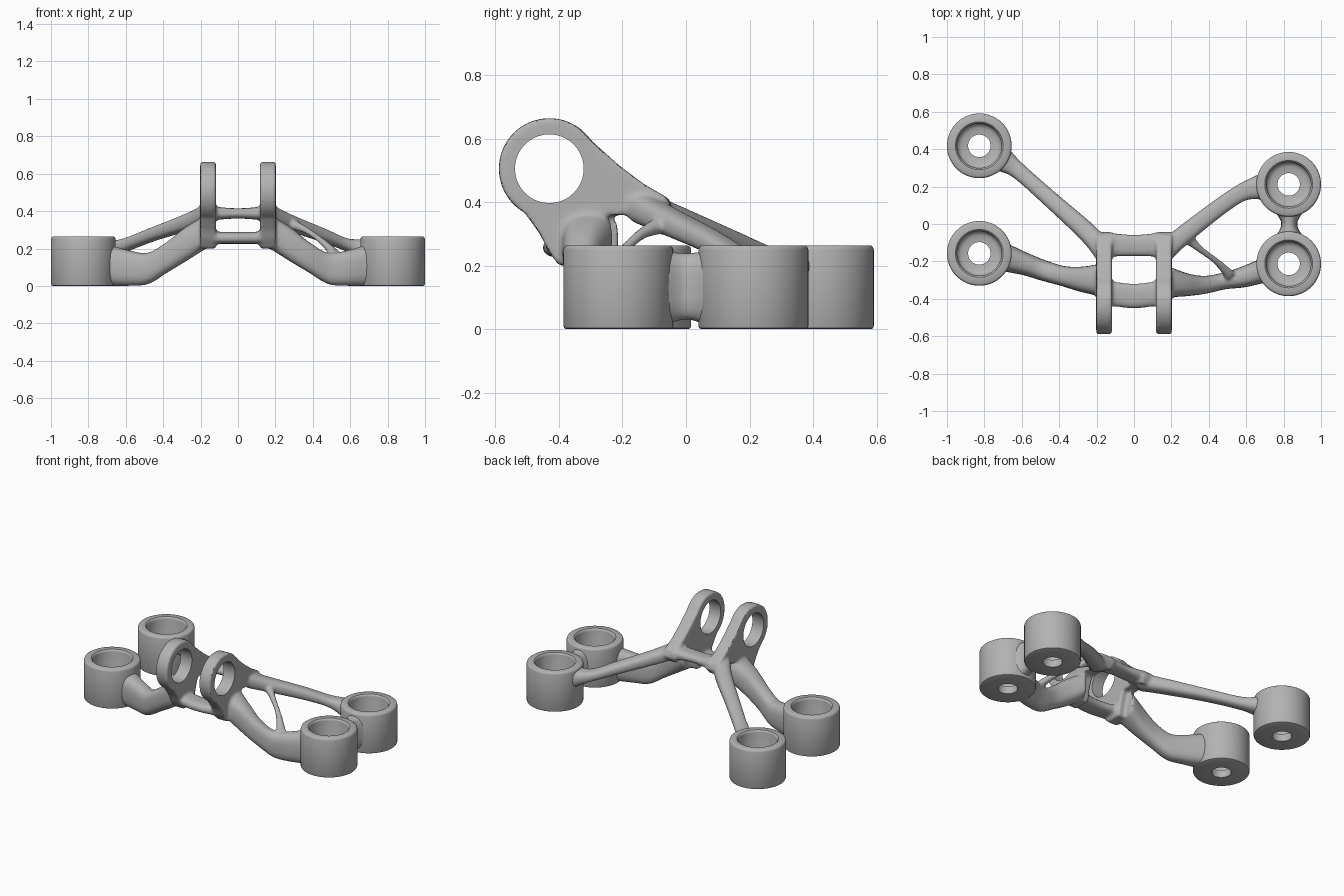
import bpy, bmesh, math
from mathutils import Vector, Matrix

if "Cube" in bpy.data.objects:
    bpy.data.objects.remove(bpy.data.objects["Cube"])

metal = bpy.data.materials.new("plain grey metal")
metal.use_nodes = True
GREY = (0.45, 0.45, 0.45, 1)
metal.diffuse_color = GREY
metal.node_tree.nodes["Principled BSDF"].inputs["Base Color"].default_value = GREY


def make_object(name, bm):
    bmesh.ops.recalc_face_normals(bm, faces=bm.faces)
    mesh = bpy.data.meshes.new(name)
    bm.to_mesh(mesh)
    bm.free()
    mesh.materials.append(metal)
    obj = bpy.data.objects.new(name, mesh)
    bpy.context.collection.objects.link(obj)
    return obj


def shade(obj, degrees):
    bpy.ops.object.select_all(action='DESELECT')
    obj.select_set(True)
    bpy.context.view_layer.objects.active = obj
    bpy.ops.object.shade_smooth_by_angle(angle=math.radians(degrees))


def catmull(stations, steps=6):
    """Smoothly interpolate a list of station vectors."""
    pts = [Vector(s) for s in stations]
    ext = [2 * pts[0] - pts[1]] + pts + [2 * pts[-1] - pts[-2]]
    out = []
    for a, b, c, d in zip(ext, ext[1:], ext[2:], ext[3:]):
        for i in range(steps):
            t = i / steps
            out.append(b + (c - a) * t / 2 + (a - 2.5 * b + 2 * c - d / 2) * t**2
                       + (1.5 * b - a / 2 - 1.5 * c + d / 2) * t**3)
    return out + [pts[-1]]


def limb(bm, stations, power=0.75, sides=20):
    """Loft of rounded sections; station = x, y, bottom z, top z, half width."""
    path = catmull(stations)
    rings = []
    for i, s in enumerate(path):
        tan = (path[min(i + 1, len(path) - 1)] - path[max(i - 1, 0)])[:2]
        side = Vector((-tan[1], tan[0], 0)).normalized()
        centre = Vector((s[0], s[1], (s[2] + s[3]) / 2))
        ring = []
        for k in range(sides):
            a = math.tau * k / sides
            u, v = (math.copysign(abs(f) ** power, f) for f in (math.cos(a), math.sin(a)))
            ring.append(bm.verts.new(centre + side * u * s[4]
                                     + Vector((0, 0, v * (s[3] - s[2]) / 2))))
        rings.append(ring)
    for r, q in zip(rings, rings[1:]):
        for k in range(sides):
            n = (k + 1) % sides
            bm.faces.new((r[k], r[n], q[n], q[k]))
    bm.faces.new(rings[0])
    bm.faces.new(rings[-1])


def disc(bm, x, radius, width):
    """Cylinder lying along x at the lug eye."""
    matrix = Matrix.Translation((x, -0.43, 0.505)) @ Matrix.Rotation(math.pi / 2, 4, 'Y')
    bmesh.ops.create_cone(bm, cap_ends=True, segments=72, radius1=radius,
                          radius2=radius, depth=width, matrix=matrix)


def lug(bm, x):
    """Eye disc and the web that runs back and down from it."""
    disc(bm, x, 0.159, 0.084)
    web = [(-.30, .595), (-.21, .515), (-.13, .455), (-.06, .415), (-.04, .37),
           (-.07, .33), (-.15, .36), (-.25, .36), (-.275, .28), (-.29, .2),
           (-.40, .2), (-.435, .25), (-.46, .3), (-.51, .37), (-.43, .505)]
    face = bm.faces.new([bm.verts.new((x - 0.042, y, z)) for y, z in web])
    new = bmesh.ops.extrude_face_region(bm, geom=[face])["geom"]
    bmesh.ops.translate(bm, vec=(0.084, 0, 0),
                        verts=[v for v in new if isinstance(v, bmesh.types.BMVert)])


# Fused frame: lugs, arms, cross bars, strut and boss bridge
bm = bmesh.new()
for x in (-0.16, 0.16):
    lug(bm, x)

# Front arms share heights, while plan positions differ per side
heights = [(.69, 0, .22), (.58, 0, .19), (.48, .01, .178), (.38, .07, .235),
           (.28, .13, .315), (.17, .2, .38)]
plan = {-1: [(-.18, .075), (-.215, .06), (-.25, .055), (-.278, .054), (-.295, .068), (-.30, .09)],
        1: [(-.25, .065), (-.285, .055), (-.305, .045), (-.325, .048), (-.325, .062), (-.31, .085)]}
for sign, rows in plan.items():
    limb(bm, [(sign * x, y, lo, hi, w) for (x, lo, hi), (y, w) in zip(heights, rows)])

# Rear arms
limb(bm, [(-.16, -.15, .335, .44, .055), (-.25, -.045, .3, .395, .052),
          (-.45, .135, .24, .315, .045), (-.62, .285, .175, .25, .045),
          (-.705, .345, .14, .25, .068)])
limb(bm, [(.16, -.15, .335, .44, .055), (.27, -.055, .295, .385, .05),
          (.45, .085, .235, .31, .046), (.58, .17, .185, .255, .048),
          (.685, .2, .13, .25, .07)])

# Cross bars
limb(bm, [(-.14, -.37, .225, .29, .065), (0, -.385, .225, .288, .066),
          (.14, -.37, .225, .29, .065)])
limb(bm, [(-.15, -.11, .35, .425, .065), (0, -.115, .36, .415, .057),
          (.15, -.11, .35, .425, .065)])

# Thin strut and bridge between the two left bosses
limb(bm, [(.29, -.08, .3, .36, .03), (.36, -.14, .28, .32, .018),
          (.44, -.2, .225, .265, .018), (.52, -.28, .14, .2, .03)], 1)
limb(bm, [(.83, -.085, .005, .25, .085), (.83, 0, .03, .24, .042),
          (.83, .08, .005, .25, .085)])
frame = make_object("fused_frame", bm)

remesh = frame.modifiers.new("fuse", 'REMESH')
remesh.mode = 'VOXEL'
remesh.voxel_size = 0.0095
smooth = frame.modifiers.new("soften", 'SMOOTH')
smooth.factor = 0.5
smooth.iterations = 5

# Eye holes through both lugs
bm = bmesh.new()
disc(bm, 0, 0.108, 0.6)
cutter = make_object("eye_cutter", bm)
cutter.hide_render = True
cut = frame.modifiers.new("eye", 'BOOLEAN')
cut.operation = 'DIFFERENCE'
cut.solver = 'EXACT'
cut.object = cutter
bpy.context.view_layer.update()
done = bpy.data.meshes.new_from_object(
    frame.evaluated_get(bpy.context.evaluated_depsgraph_get()))
frame.modifiers.clear()
frame.data = done
bpy.data.objects.remove(cutter)
shade(frame, 45)

# Bosses: turned profile with counterbore and bolt hole
profile = [(.06, 0), (.164, 0), (.17, .003), (.173, .01), (.173, .25), (.17, .259),
           (.163, .264), (.128, .264), (.121, .258), (.119, .25), (.119, .075),
           (.112, .06), (.095, .052), (.06, .05)]
bosses = {"right_rear_boss": (-.827, .418), "right_front_boss": (-.827, -.157),
          "left_rear_boss": (.827, .212), "left_front_boss": (.827, -.213)}
for name, (x, y) in bosses.items():
    bm = bmesh.new()
    ring = [bm.verts.new((r, 0, z)) for r, z in profile]
    edges = [bm.edges.new(pair) for pair in zip(ring, ring[1:] + ring[:1])]
    bmesh.ops.spin(bm, geom=ring + edges, cent=(0, 0, 0), axis=(0, 0, 1),
                   angle=math.tau, steps=64, use_merge=True)
    bmesh.ops.remove_doubles(bm, verts=bm.verts, dist=0.0001)
    boss = make_object(name, bm)
    boss.location = (x, y, 0)
    shade(boss, 40)
